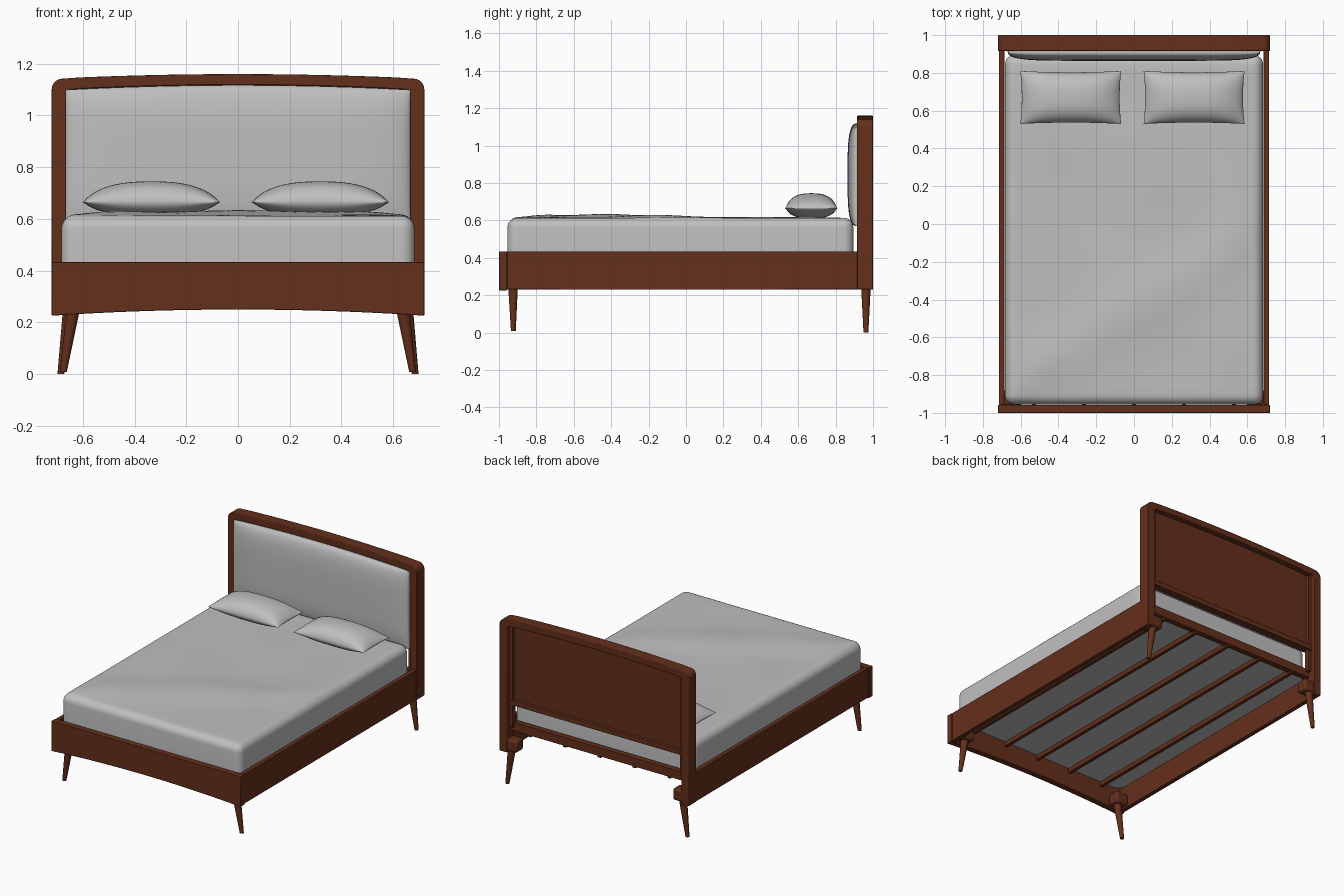
import bpy, bmesh, math
from mathutils import Vector

if "Cube" in bpy.data.objects:
    bpy.data.objects.remove(bpy.data.objects["Cube"])


def material(name, col):
    m = bpy.data.materials.new(name)
    m.diffuse_color = (*col, 1)
    m.use_nodes = True
    m.node_tree.nodes["Principled BSDF"].inputs["Base Color"].default_value = m.diffuse_color
    return m


WOOD = material("walnut wood", (0.127, 0.029, 0.0115))
CLOTH = material("grey fabric", (0.53, 0.52, 0.52))


def finish(name, bm, mat, bevel=0, angle=35):
    bmesh.ops.recalc_face_normals(bm, faces=bm.faces)
    me = bpy.data.meshes.new(name)
    bm.to_mesh(me)
    bm.free()
    ob = bpy.data.objects.new(name, me)
    bpy.context.collection.objects.link(ob)
    me.materials.append(mat)
    if bevel:
        b = ob.modifiers.new("bevel", 'BEVEL')
        b.width, b.segments = bevel, 2
    bpy.ops.object.select_all(action='DESELECT')
    ob.select_set(True)
    bpy.context.view_layer.objects.active = ob
    bpy.ops.object.shade_smooth_by_angle(angle=math.radians(angle))
    return ob


def box(name, lo, hi, mat=WOOD, bevel=0.003):
    bm = bmesh.new()
    bmesh.ops.create_cube(bm, size=1)
    for v in bm.verts:
        v.co = [(a + b) / 2 + c * (b - a) for a, b, c in zip(lo, hi, v.co)]
    return finish(name, bm, mat, bevel)


def slab(name, outline, y0, y1, mat=WOOD, bevel=0.0):
    """Extrude an x-z outline from y0 to y1."""
    bm = bmesh.new()
    f = bm.faces.new([bm.verts.new((x, y0, z)) for x, z in outline])
    r = bmesh.ops.extrude_face_region(bm, geom=[f])
    bmesh.ops.translate(bm, vec=(0, y1 - y0, 0),
                        verts=[v for v in r['geom'] if isinstance(v, bmesh.types.BMVert)])
    return finish(name, bm, mat, bevel)


def tapered(name, a, b, ra, rb):
    """Round tapered bar from a to b."""
    a, b = Vector(a), Vector(b)
    bm = bmesh.new()
    rings = [[bm.verts.new(p + Vector((r * math.cos(t), r * math.sin(t), 0)))
              for t in [i * math.tau / 20 for i in range(20)]] for p, r in ((a, ra), (b, rb))]
    for i in range(20):
        j = (i + 1) % 20
        bm.faces.new((rings[0][i], rings[0][j], rings[1][j], rings[1][i]))
    for r in rings:
        bm.faces.new(r)
    return finish(name, bm, WOOD)


def arch(hw, bottom, crown, drop, rad):
    """Open arched outline: right foot, rounded corner, bowed top, mirrored."""
    half = [(hw, bottom)]
    zc = crown - drop - rad
    for i in range(7):
        t = math.radians(i * 14)
        half.append((hw - rad + rad * math.cos(t), zc + rad * math.sin(t)))
    for i in range(1, 10):
        x = (hw - rad) * (1 - i / 10)
        half.append((x, crown - drop * (x / hw) ** 2))
    return half + [(0, crown)] + [(-x, z) for x, z in reversed(half)]


# headboard frame, back panel and rails
slab("headboard_frame", arch(0.72, 0.23, 1.16, 0.018, 0.04)
     + arch(0.665, 0.23, 1.118, 0.018, 0.02)[::-1], 0.915, 1.0, bevel=0.004)
slab("headboard_back_panel", arch(0.632, 0.58, 1.122, 0.018, 0.01), 0.93, 0.96)
box("headboard_lower_rail", (-0.668, 0.93, 0.555), (0.668, 0.98, 0.59))
box("rear_cross_rail", (-0.67, 0.91, 0.365), (0.67, 0.95, 0.425))
for s in (-1, 1):
    xs = sorted((s * 0.638, s * 0.662))
    box("headboard_batten", (xs[0], 0.94, 0.40), (xs[1], 0.975, 1.10), bevel=0)

# upholstered headboard pad, puffed towards the front
N = 40
bm = bmesh.new()
grid = []
for i in range(N + 1):
    u = math.sin(math.pi / 2 * (2 * i / N - 1))
    row = []
    for j in range(N + 1):
        v = math.sin(math.pi / 2 * (2 * j / N - 1))
        x = 0.667 * u
        top = 1.117 - 0.018 * u * u
        z = 0.57 + (top - 0.57) * (v + 1) / 2
        w = math.sqrt(max(0, (1 - u ** 8) * (1 - v ** 4)))
        row.append(bm.verts.new((x, 0.905 - 0.041 * w, z)))
    grid.append(row)
for i in range(N):
    for j in range(N):
        bm.faces.new((grid[i][j], grid[i + 1][j], grid[i + 1][j + 1], grid[i][j + 1]))
r = bmesh.ops.extrude_edge_only(bm, edges=[e for e in bm.edges if e.is_boundary])
for g in r['geom']:
    if isinstance(g, bmesh.types.BMVert):
        g.co.y = 0.931
bmesh.ops.holes_fill(bm, edges=[e for e in bm.edges if e.is_boundary], sides=0)
finish("headboard_pad", bm, CLOTH, angle=60)

# side rails and bowed front rail
for s in (-1, 1):
    xs = sorted((s * 0.686, s * 0.716))
    box("side_rail", (xs[0], -0.957, 0.23), (xs[1], 0.917, 0.434))
bow = [(0.72 * (1 - i / 12), 0.25 - 0.024 * (1 - i / 12) ** 2) for i in range(25)]
slab("front_rail", [(-0.72, 0.434), (0.72, 0.434)] + bow, -1.0, -0.957, bevel=0.003)

# lengthwise bed bars
for i in range(-2, 3):
    x = 0.265 * i
    box("bed_bar", (x - 0.012, -0.958, 0.352), (x + 0.012, 0.945, 0.384))

# splayed legs with mounting blocks
for s in (-1, 1):
    tapered("front_leg", (s * 0.634, -0.925, 0.27), (s * 0.675, -0.923, 0.008), 0.027, 0.013)
    tapered("rear_leg", (s * 0.648, 0.962, 0.27), (s * 0.685, 0.962, 0.0), 0.027, 0.013)
    xs = sorted((s * 0.595, s * 0.69))
    box("front_leg_block", (xs[0], -0.96, 0.24), (xs[1], -0.88, 0.32), bevel=0.012)
    box("rear_leg_block", (xs[0], 0.915, 0.24), (xs[1], 0.995, 0.32), bevel=0.012)

# mattress: rounded box with a softly rumpled top
bm = bmesh.new()
bmesh.ops.create_cube(bm, size=1)
for v in bm.verts:
    v.co = (v.co.x * 1.366, -0.03 + v.co.y * 1.85, 0.499 + v.co.z * 0.226)
edges = [e for e in bm.edges if max(v.co.z for v in e.verts) > 0.5]
bmesh.ops.bevel(bm, geom=edges, offset=0.05, segments=6, profile=0.5, affect='EDGES')
for axis, half in ((0, 0.62), (1, 0.86)):
    for i in range(29):
        co, no = [0, 0, 0], [0, 0, 0]
        co[axis], no[axis] = half * (2 * i / 28 - 1), 1
        bmesh.ops.bisect_plane(bm, geom=bm.verts[:] + bm.edges[:] + bm.faces[:],
                               plane_co=co, plane_no=no)
for v in bm.verts:
    if v.co.z > 0.6:
        x, y = v.co.x, v.co.y
        fold = math.exp(-((y + 0.45 - 0.6 * x) / 0.18) ** 2)
        edge = min(1, (0.683 - abs(x)) / 0.2, (0.925 - abs(y + 0.03)) / 0.2)
        v.co.z += edge * (0.003 + 0.016 * fold + 0.004 * math.sin(7 * x + 4 * y) * math.sin(5 * y - 3 * x))
finish("mattress", bm, CLOTH, angle=60)


# pillows: two puffed sheets joined along a pinched seam
def pillow(name, cx):
    bm = bmesh.new()
    n = 28
    for side, h in ((1, 0.08), (-1, 0.055)):
        g = []
        for i in range(n + 1):
            u = math.sin(math.pi / 2 * (2 * i / n - 1))
            row = []
            for j in range(n + 1):
                v = math.sin(math.pi / 2 * (2 * j / n - 1))
                x = 0.267 * u * (1 - 0.03 * (1 - v * v))
                y = 0.14 * v * (1 - 0.05 * (1 - u * u))
                w = max(0, 1 - abs(u) ** 2.6) ** 0.7 * max(0, 1 - abs(v) ** 2.6) ** 0.55
                row.append(bm.verts.new((cx + x, 0.67 + y, 0.665 + side * h * w)))
            g.append(row)
        for i in range(n):
            for j in range(n):
                bm.faces.new((g[i][j], g[i + 1][j], g[i + 1][j + 1], g[i][j + 1]))
    bmesh.ops.remove_doubles(bm, verts=bm.verts, dist=1e-5)
    finish(name, bm, CLOTH, angle=60)


pillow("left_pillow", -0.335)
pillow("right_pillow", 0.318)
